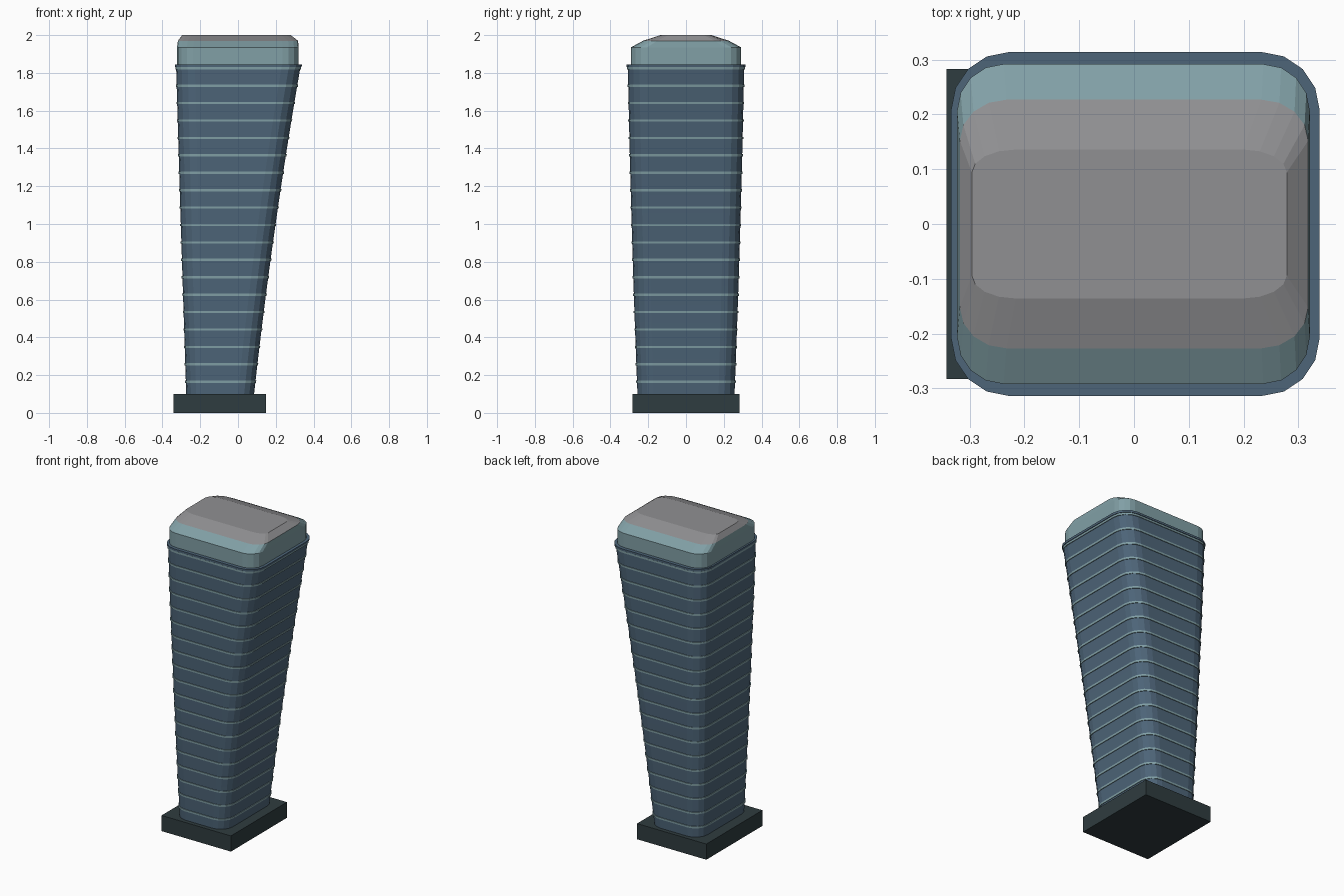
import bpy, bmesh, math

if "Cube" in bpy.data.objects:
    bpy.data.objects.remove(bpy.data.objects["Cube"])


def material(name, rgb):
    m = bpy.data.materials.new(name)
    m.diffuse_color = (*rgb, 1)
    m.use_nodes = True
    m.node_tree.nodes["Principled BSDF"].inputs["Base Color"].default_value = m.diffuse_color
    return m


BLUE = material("blue_glass", (0.075, 0.13, 0.19))
TEAL = material("pale_teal", (0.22, 0.35, 0.38))
DARK = material("dark_stone", (0.028, 0.045, 0.05))
ROOF = material("roof_grey", (0.28, 0.28, 0.29))


def ring(z, x0, x1, y, rx, ry, seg=4):
    """Rounded rectangle at height z with elliptical corners."""
    pts = []
    for k, (cx, cy) in enumerate([(x1 - rx, y - ry), (x0 + rx, y - ry),
                                  (x0 + rx, -y + ry), (x1 - rx, -y + ry)]):
        for i in range(seg + 1):
            a = math.pi / 2 * (k + i / seg)
            pts.append((cx + rx * math.cos(a), cy + ry * math.sin(a), z))
    return pts


def loft(name, stacks, mat):
    """Each stack of rings becomes one closed solid."""
    bm = bmesh.new()
    for rings in stacks:
        vs = [[bm.verts.new(p) for p in r] for r in rings]
        n = len(vs[0])
        for a, b in zip(vs, vs[1:]):
            for i in range(n):
                j = (i + 1) % n
                bm.faces.new((a[i], a[j], b[j], b[i]))
        bm.faces.new(vs[0][::-1])
        bm.faces.new(vs[-1])
    me = bpy.data.meshes.new(name)
    bm.to_mesh(me)
    bm.free()
    ob = bpy.data.objects.new(name, me)
    bpy.context.collection.objects.link(ob)
    me.materials.append(mat)
    return ob


def quad(a, m, b, t):
    """Curve through a, m, b at t = 0, 0.5, 1."""
    return a * (1 - t) * (1 - 2 * t) + 4 * m * t * (1 - t) + b * t * (2 * t - 1)


def section(z, grow=0.0):
    """Tower outline at height z."""
    t = (z - 0.1) / 1.745
    r = 0.085 + 0.015 * t
    return ring(z, quad(-0.274, -0.302, -0.328, t) - grow,
                quad(0.085, 0.195, 0.333, t) + grow,
                quad(0.257, 0.287, 0.308, t) + grow, r + grow, r + grow)


# Plinth
bpy.ops.mesh.primitive_cube_add(size=1, location=(-0.097, 0, 0.05))
base = bpy.context.object
base.name = "plinth"
base.scale = (0.49, 0.566, 0.1)
base.data.materials.append(DARK)

# Leaning tower body
loft("tower_body", [[section(0.09 + 1.745 * i / 18) for i in range(19)]], BLUE)

# Floor bands
floors = [0.165 + 0.0922 * i for i in range(19)]
loft("floor_bands", [[section(z - 0.006, 0.004), section(z + 0.006, 0.004)]
                     for z in floors], TEAL)

# Parapet rim
loft("parapet", [[section(1.832, 0.006), section(1.845, 0.006)]], BLUE)

# Crown walls and sloped shoulders
shoulder = ring(1.97, -0.318, 0.318, 0.227, 0.085, 0.075)
loft("crown", [[ring(1.84, -0.323, 0.321, 0.292, 0.085, 0.085),
                ring(1.935, -0.323, 0.321, 0.292, 0.085, 0.085),
                shoulder]], TEAL)

# Roof cap
loft("roof", [[shoulder, ring(2.0, -0.296, 0.279, 0.136, 0.08, 0.042)]], ROOF)
